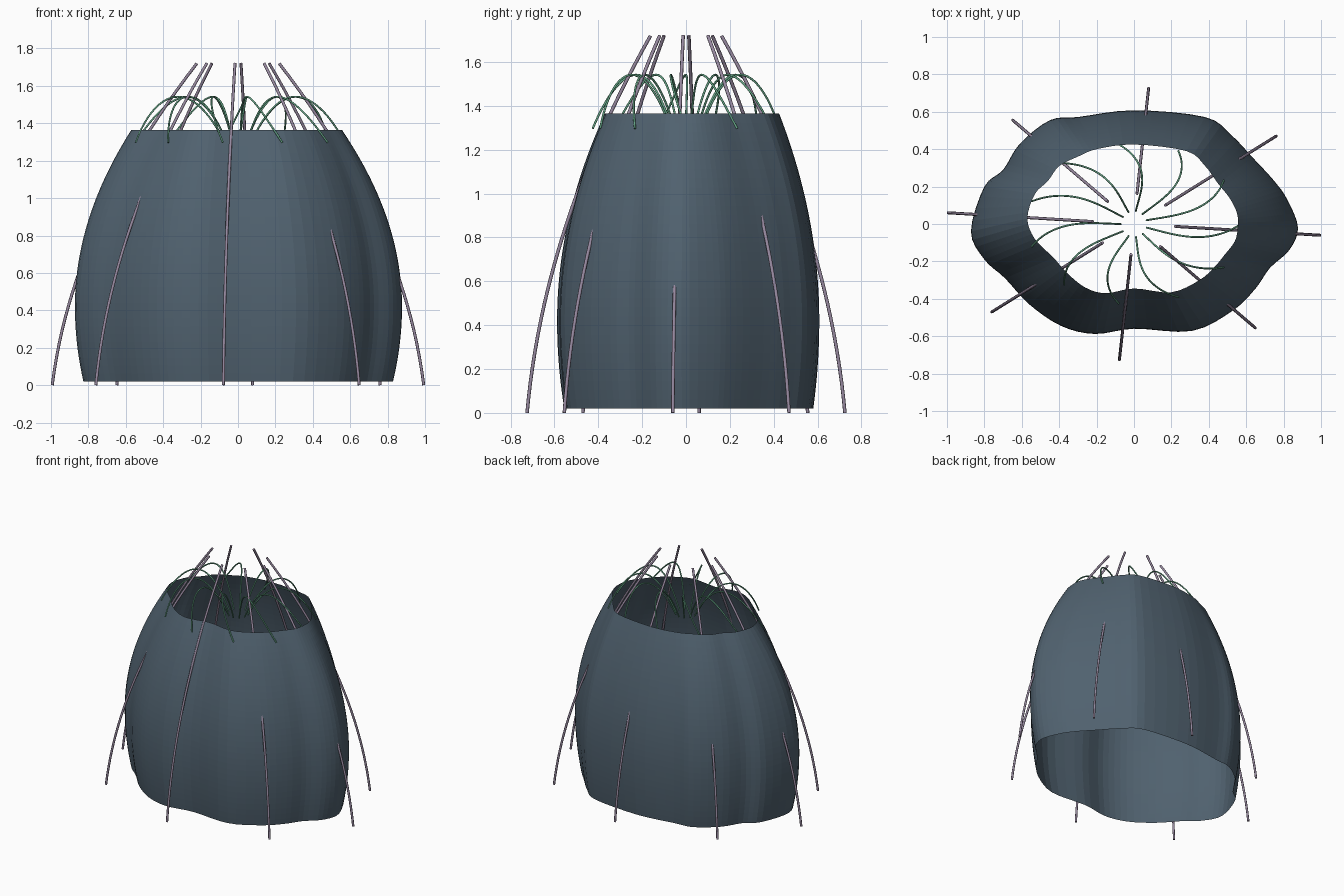
import bpy, bmesh, math
from mathutils import Vector

cube = bpy.data.objects.get("Cube")
if cube:
    bpy.data.objects.remove(cube, do_unlink=True)


def material(name, rgb):
    mat = bpy.data.materials.new(name)
    mat.use_nodes = True
    mat.diffuse_color = (*rgb, 1)
    mat.node_tree.nodes["Principled BSDF"].inputs["Base Color"].default_value = (*rgb, 1)
    return mat


slate = material("slate blue", (.08, .12, .158))
mauve = material("mauve grey", (.31, .25, .35))
green = material("soft green", (.13, .38, .24))


def add_object(name, mesh, mat, smooth):
    obj = bpy.data.objects.new(name, mesh)
    bpy.context.collection.objects.link(obj)
    mesh.materials.clear()
    mesh.materials.append(mat)
    for poly in mesh.polygons:
        poly.use_smooth = smooth
    return obj


def tube(name, points, radius, mat):
    """Round rod swept along a list of points."""
    curve = bpy.data.curves.new(name + " path", "CURVE")
    curve.dimensions = "3D"
    curve.bevel_depth = radius
    curve.bevel_resolution = 2
    curve.use_fill_caps = True
    spline = curve.splines.new("POLY")
    spline.points.add(len(points) - 1)
    for target, p in zip(spline.points, points):
        target.co = (*p, 1)
    temp = bpy.data.objects.new(name + " path", curve)
    bpy.context.collection.objects.link(temp)
    bpy.context.view_layer.update()
    mesh = bpy.data.meshes.new_from_object(temp.evaluated_get(bpy.context.evaluated_depsgraph_get()))
    bpy.data.objects.remove(temp, do_unlink=True)
    return add_object(name, mesh, mat, True)


def closed_spline(points, steps):
    """Smooth closed outline through the points."""
    pts = [Vector(p) for p in points]
    n = len(pts)
    result = []
    for i in range(n):
        a, b, c, d = (pts[(i + k) % n] for k in (-1, 0, 1, 2))
        for s in range(steps):
            t = s / steps
            result.append(b + (c - a) * t / 2 + (a - b * 2.5 + c * 2 - d / 2) * t * t
                          + ((b - c) * 3 + d - a) * t ** 3 / 2)
    return result


# Wavy shell: widest outline blended into the narrower rim outline
belly = closed_spline([
    (.877, -.02), (.82, .13), (.75, .23), (.635, .355), (.52, .476), (.38, .572),
    (0, .608), (-.3, .572), (-.45, .555), (-.61, .43), (-.7, .29), (-.8, .2),
    (-.872, -.04), (-.8, -.19), (-.69, -.29), (-.56, -.43), (-.39, -.545), (-.21, -.588),
    (0, -.56), (.31, -.572), (.53, -.462), (.65, -.345), (.727, -.235), (.83, -.14)], 4)
rim = closed_spline([
    (.555, -.01), (.55, .06), (.51, .14), (.45, .215), (.38, .31), (.28, .39),
    (0, .425), (-.2, .4), (-.3, .36), (-.4, .31), (-.46, .23), (-.53, .16),
    (-.57, .03), (-.53, -.08), (-.43, -.18), (-.36, -.26), (-.26, -.34), (-.15, -.37),
    (0, -.345), (.2, -.365), (.35, -.3), (.43, -.23), (.48, -.17), (.54, -.09)], 4)

BOTTOM, WIDEST, TOP, RINGS = .02, .42, 1.365, 32
bm = bmesh.new()
rings = []
for r in range(RINGS + 1):
    z = BOTTOM + (TOP - BOTTOM) * r / RINGS
    if z < WIDEST:
        blend = .15 * ((WIDEST - z) / (WIDEST - BOTTOM)) ** 2
    else:
        blend = ((z - WIDEST) / (TOP - WIDEST)) ** 2
    rings.append([bm.verts.new((*p.lerp(q, blend), z)) for p, q in zip(belly, rim)])
for low, high in zip(rings, rings[1:]):
    for i in range(len(low)):
        j = (i + 1) % len(low)
        bm.faces.new((low[i], low[j], high[j], high[i]))
shell_mesh = bpy.data.meshes.new("wavy_shell")
bm.to_mesh(shell_mesh)
bm.free()
add_object("wavy_shell", shell_mesh, slate, False)

# Bowed struts, in opposite pairs, from the ground to above the rim
STRUT_TOP = 1.72
feet_and_heads = [((.993, -.06), (.22, -.013)), ((.76, .47), (.167, .1)),
                  ((.078, .725), (.016, .162)), ((-.648, .555), (-.14, .12))]
for k, (foot, head) in enumerate(feet_and_heads):
    for side, label in ((1, "a"), (-1, "b")):
        path = []
        for s in range(25):
            t = s / 24
            p = Vector(foot).lerp(Vector(head), .277 * t + .723 * t * t) * side
            path.append((*p, STRUT_TOP * t))
        tube(f"strut_{k + 1}{label}", path, .008, mauve)

# Swirling arches from the centre out over the rim
ARCHES = 11
for k in range(ARCHES):
    path = []
    for s in range(25):
        t = s / 24
        angle = math.tau * k / ARCHES - math.radians(16 * (1 + t - 2 * t * t))
        path.append(((.07 + .5 * t) * math.cos(angle), (.07 + .36 * t) * math.sin(angle),
                     1.542 - .245 * (2 * t - 1) ** 2))
    tube(f"arch_{k + 1}", path, .005, green)
